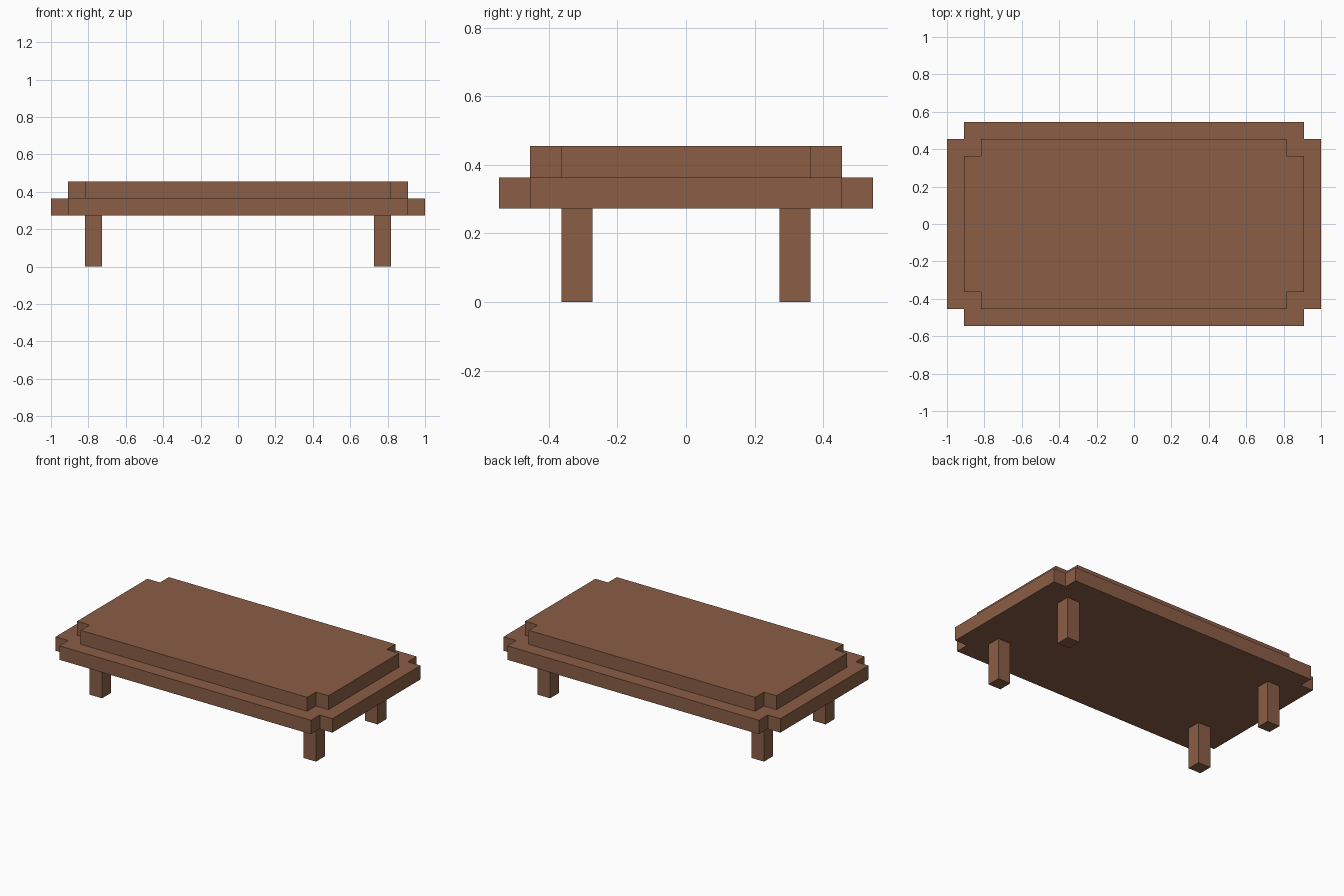
import bpy
import bmesh

cube = bpy.data.objects.get("Cube")
if cube:
    bpy.data.objects.remove(cube, do_unlink=True)

U = 1 / 11  # module: every dimension is a multiple of this

# Single wood colour
wood = bpy.data.materials.new("brown wood")
wood.use_nodes = True
colour = (0.258, 0.112, 0.061, 1.0)
wood.diffuse_color = colour
bsdf = next(n for n in wood.node_tree.nodes if n.type == 'BSDF_PRINCIPLED')
bsdf.inputs["Base Color"].default_value = colour


def prism(name, outline, z0, z1):
    """Extrude a counter-clockwise outline (in modules) from z0 to z1."""
    bm = bmesh.new()
    base = bm.faces.new([bm.verts.new((x * U, y * U, z0 * U)) for x, y in outline])
    top = bmesh.ops.extrude_face_region(bm, geom=[base])["geom"]
    bmesh.ops.translate(bm, vec=(0, 0, (z1 - z0) * U),
                        verts=[v for v in top if isinstance(v, bmesh.types.BMVert)])
    bmesh.ops.recalc_face_normals(bm, faces=bm.faces)
    mesh = bpy.data.meshes.new(name)
    bm.to_mesh(mesh)
    bm.free()
    mesh.materials.append(wood)
    obj = bpy.data.objects.new(name, mesh)
    bpy.context.collection.objects.link(obj)
    return obj


def notched(hx, hy, n=1):
    """Rectangle outline with a square notch cut from each corner."""
    corner = [(hx, hy - n), (hx - n, hy - n), (hx - n, hy)]
    mirrored = [(-x, y) for x, y in reversed(corner)]
    half = corner + mirrored
    return half + [(-x, -y) for x, y in half]


# Stepped table top
prism("lower_slab", notched(11, 6), 3, 4)
prism("upper_slab", notched(10, 5), 4, 5)

# Four square legs
for side, sx in (("left", 1), ("right", -1)):
    for end, sy in (("front", -1), ("back", 1)):
        cx, cy = sx * 8.5, sy * 3.5
        square = [(cx + dx, cy + dy) for dx, dy in
                  ((-.5, -.5), (.5, -.5), (.5, .5), (-.5, .5))]
        prism(f"{end}_{side}_leg", square, 0, 3)
